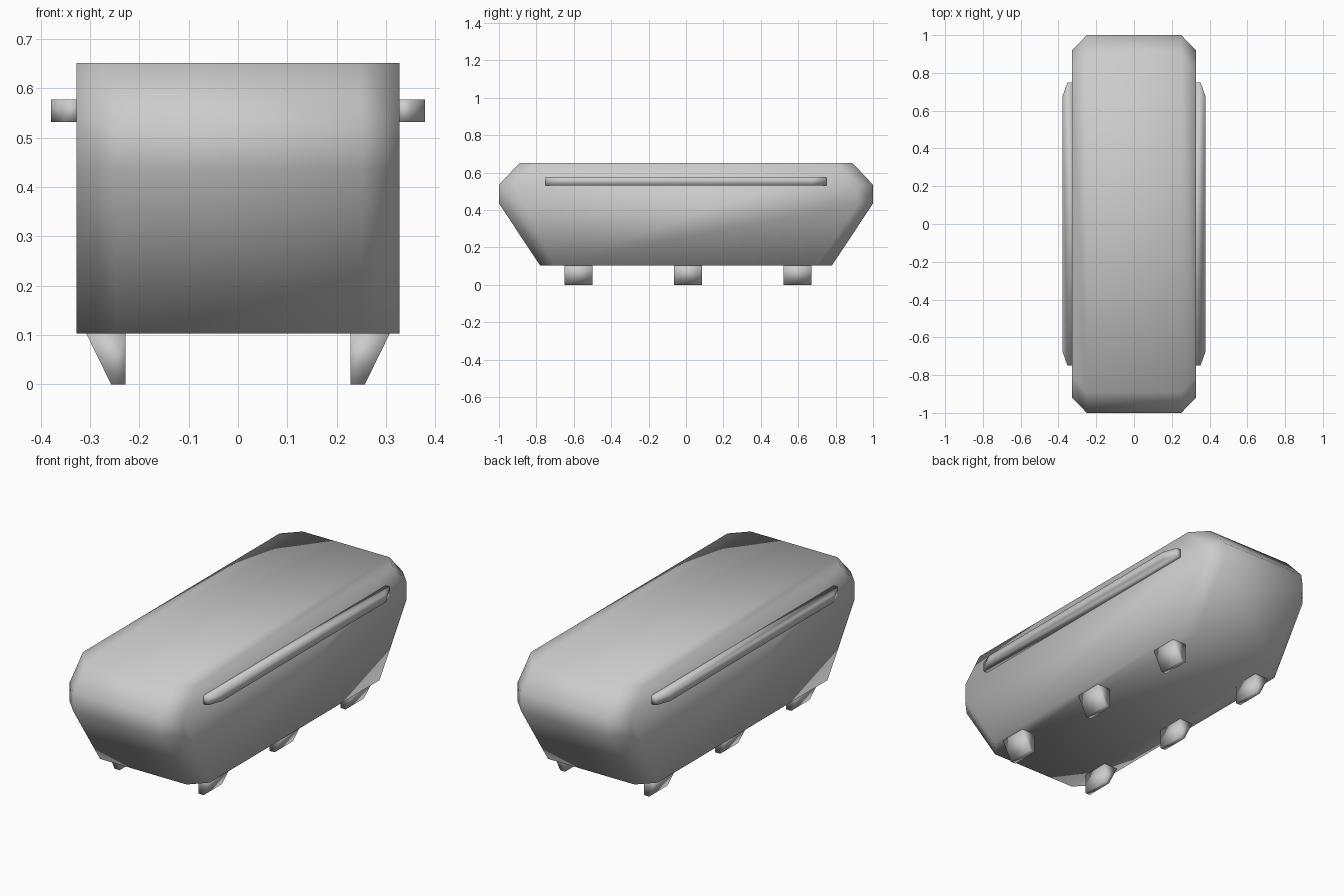
import bpy, bmesh

if "Cube" in bpy.data.objects:
    bpy.data.objects.remove(bpy.data.objects["Cube"])


def make_object(name, loops):
    """Skin a row of matching closed loops and cap both ends."""
    bm = bmesh.new()
    rings = [[bm.verts.new(p) for p in loop] for loop in loops]
    n = len(rings[0])
    for a, b in zip(rings, rings[1:]):
        for i in range(n):
            j = (i + 1) % n
            bm.faces.new((a[i], a[j], b[j], b[i]))
    bm.faces.new(rings[0][::-1])
    bm.faces.new(rings[-1])
    bmesh.ops.recalc_face_normals(bm, faces=bm.faces)
    for f in bm.faces:
        f.smooth = True
    mesh = bpy.data.meshes.new(name)
    bm.to_mesh(mesh)
    bm.free()
    obj = bpy.data.objects.new(name, mesh)
    bpy.context.collection.objects.link(obj)
    return obj


# Body: eight-sided side profile, pulled in at the outer edges to chamfer the corners
half = [(0.78, 0.103), (1.0, 0.435), (1.0, 0.535), (0.89, 0.651)]


def body_loop(x, inset):
    right = [(x, y - inset, z) for y, z in half]
    left = [(x, -(y - inset), z) for y, z in reversed(half)]
    return right + left


make_object("body", [body_loop(-0.327, 0.08), body_loop(-0.25, 0),
                     body_loop(0.25, 0), body_loop(0.327, 0.08)])

for side, s in (("left", -1), ("right", 1)):
    # Side rail with clipped outer corners
    plan = [(0.32, -0.75), (0.352, -0.75), (0.379, -0.675),
            (0.379, 0.675), (0.352, 0.75), (0.32, 0.75)]
    make_object(side + "_rail", [[(s * x, y, z) for x, y in plan]
                                 for z in (0.532, 0.577)])

    # Wedge feet: straight inside, sloping outside
    section = [(0.228, 0), (0.257, 0), (0.308, 0.104), (0.228, 0.104)]
    for place, yc in (("front", -0.575), ("middle", 0.01), ("back", 0.595)):
        make_object(f"{side}_{place}_foot", [[(s * x, y, z) for x, z in section]
                                             for y in (yc - 0.075, yc + 0.075)])
